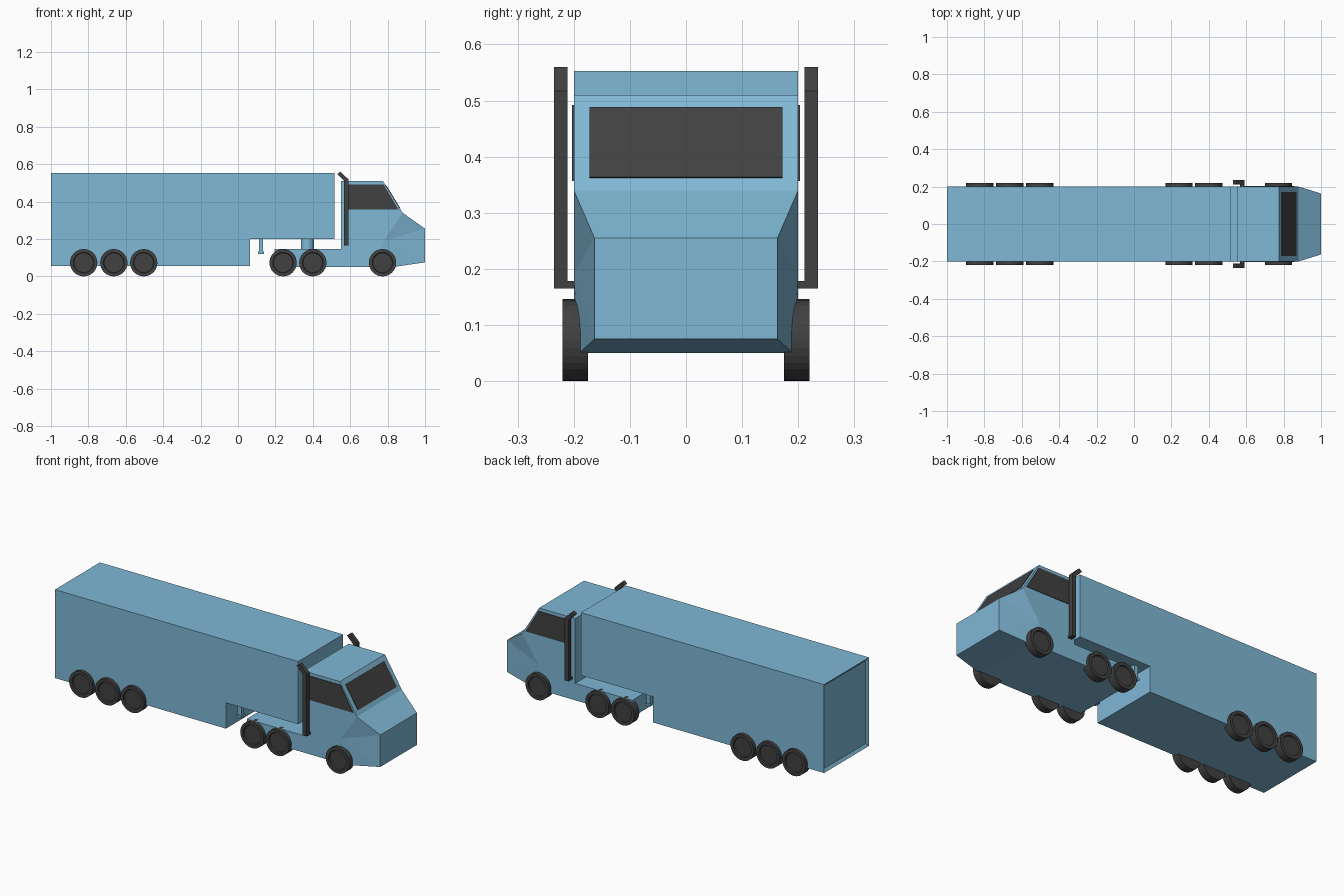
import bpy, bmesh, math
from mathutils import Vector, Matrix

if "Cube" in bpy.data.objects:
    bpy.data.objects.remove(bpy.data.objects["Cube"])


def material(name, rgb):
    m = bpy.data.materials.new(name)
    m.diffuse_color = (*rgb, 1)
    m.use_nodes = True
    m.node_tree.nodes["Principled BSDF"].inputs["Base Color"].default_value = m.diffuse_color
    return m


BLUE = material("body blue", (0.215, 0.48, 0.67))
DARK = material("dark grey", (0.053, 0.053, 0.053))


def finish(name, bm, mat):
    bmesh.ops.recalc_face_normals(bm, faces=bm.faces)
    me = bpy.data.meshes.new(name)
    bm.to_mesh(me)
    bm.free()
    me.materials.append(mat)
    ob = bpy.data.objects.new(name, me)
    bpy.context.collection.objects.link(ob)
    return ob


def prism_bm(points, vec):
    """Polygon swept along a vector."""
    bm = bmesh.new()
    f = bm.faces.new([bm.verts.new(p) for p in points])
    r = bmesh.ops.extrude_face_region(bm, geom=[f], use_keep_orig=True)
    vs = [g for g in r["geom"] if isinstance(g, bmesh.types.BMVert)]
    bmesh.ops.translate(bm, verts=vs, vec=vec)
    bmesh.ops.recalc_face_normals(bm, faces=bm.faces)
    return bm


def box(name, x0, x1, y0, y1, z0, z1, mat):
    pts = [(x0, y0, z0), (x1, y0, z0), (x1, y0, z1), (x0, y0, z1)]
    return finish(name, prism_bm(pts, (0, y1 - y0, 0)), mat)


# Trailer with raised front and recessed rear door
profile = [(-1, .055), (.065, .055), (.065, .2), (.515, .2), (.515, .553), (-1, .553)]
bm = prism_bm([(x, -.2, z) for x, z in profile], (0, .4, 0))
rear = [f for f in bm.faces if f.normal.x < -.9]
bmesh.ops.inset_region(bm, faces=rear, thickness=.022, depth=0)
bmesh.ops.translate(bm, verts=list(rear[0].verts), vec=(.012, 0, 0))
finish("trailer", bm, BLUE)

# Cab and chassis: half of the shell, mirrored and bridged across
P = {"I": (.195, .2, .05), "J": (.195, .2, .145), "K": (.55, .2, .145),
     "B": (.55, .2, .51), "C": (.775, .2, .51), "D": (.88, .2, .34),
     "E": (1, .163, .255), "F": (1, .163, .075), "G": (.83, .19, .05),
     "L": (.72, .2, .05), "A": (.55, .2, .05), "H": (.78, .2, .19)}
bm = bmesh.new()
side = {s: {k: bm.verts.new((x, y * s, z)) for k, (x, y, z) in P.items()} for s in (1, -1)}
for s in (1, -1):
    for face in ("IJKA", "AKBCDHL", "DEH", "HEF", "HFG", "HGL"):
        bm.faces.new([side[s][k] for k in face])
outline = "IJKBCDEFGLA"
for a, b in zip(outline, outline[1:] + outline[0]):
    bm.faces.new([side[1][a], side[1][b], side[-1][b], side[-1][a]])
finish("cab", bm, BLUE)

# Fifth wheel coupling
bm = bmesh.new()
bmesh.ops.create_cone(bm, cap_ends=True, segments=24, radius1=.035, radius2=.035, depth=.06,
                      matrix=Matrix.Translation((.371, 0, .172)))
finish("coupling", bm, BLUE)

# Windscreen plate on the sloping face
n = Vector((.851, 0, .526))
pts = [Vector((.789, -.172, .487)), Vector((.789, .172, .487)),
       Vector((.866, .172, .362)), Vector((.866, -.172, .362))]
finish("windscreen", prism_bm([p - n * .002 for p in pts], n * .005), DARK)

for s, tag in ((-1, "right"), (1, "left")):
    # Side window plate
    win = [(.588, .492), (.778, .492), (.858, .357), (.588, .357)]
    finish("side_window_" + tag, prism_bm([(x, s * .198, z) for x, z in win], (0, s * .005, 0)), DARK)

    # Exhaust stack with swept-back tip and lower bracket
    stack = [(.567, .165), (.592, .165), (.592, .517), (.548, .56), (.53, .547), (.567, .51)]
    finish("exhaust_" + tag, prism_bm([(x, s * .211, z) for x, z in stack], (0, s * .024, 0)), DARK)
    box("exhaust_bracket_" + tag, .567, .592, *sorted((s * .195, s * .212)), .165, .178, DARK)

    # Landing leg and foot
    box("landing_leg_" + tag, .111, .134, s * .15 - .012, s * .15 + .012, .13, .21, BLUE)
    box("landing_foot_" + tag, .106, .139, s * .15 - .017, s * .15 + .017, .12, .132, BLUE)

    # Wheels with recessed hubs
    for i, x in enumerate((-.825, -.664, -.504, .241, .4, .773)):
        bm = bmesh.new()
        bmesh.ops.create_cone(bm, cap_ends=True, segments=32, radius1=.073, radius2=.073, depth=.045,
                              matrix=Matrix.Translation((x, s * .1975, .073)) @ Matrix.Rotation(math.pi / 2, 4, "X"))
        bm.normal_update()
        cap = [f for f in bm.faces if f.normal.y * s > .9]
        bmesh.ops.inset_region(bm, faces=cap, thickness=.018, depth=0)
        bmesh.ops.inset_region(bm, faces=cap, thickness=.003, depth=0)
        bmesh.ops.translate(bm, verts=list(cap[0].verts), vec=(0, -s * .007, 0))
        finish(f"wheel_{tag}_{i + 1}", bm, DARK)
